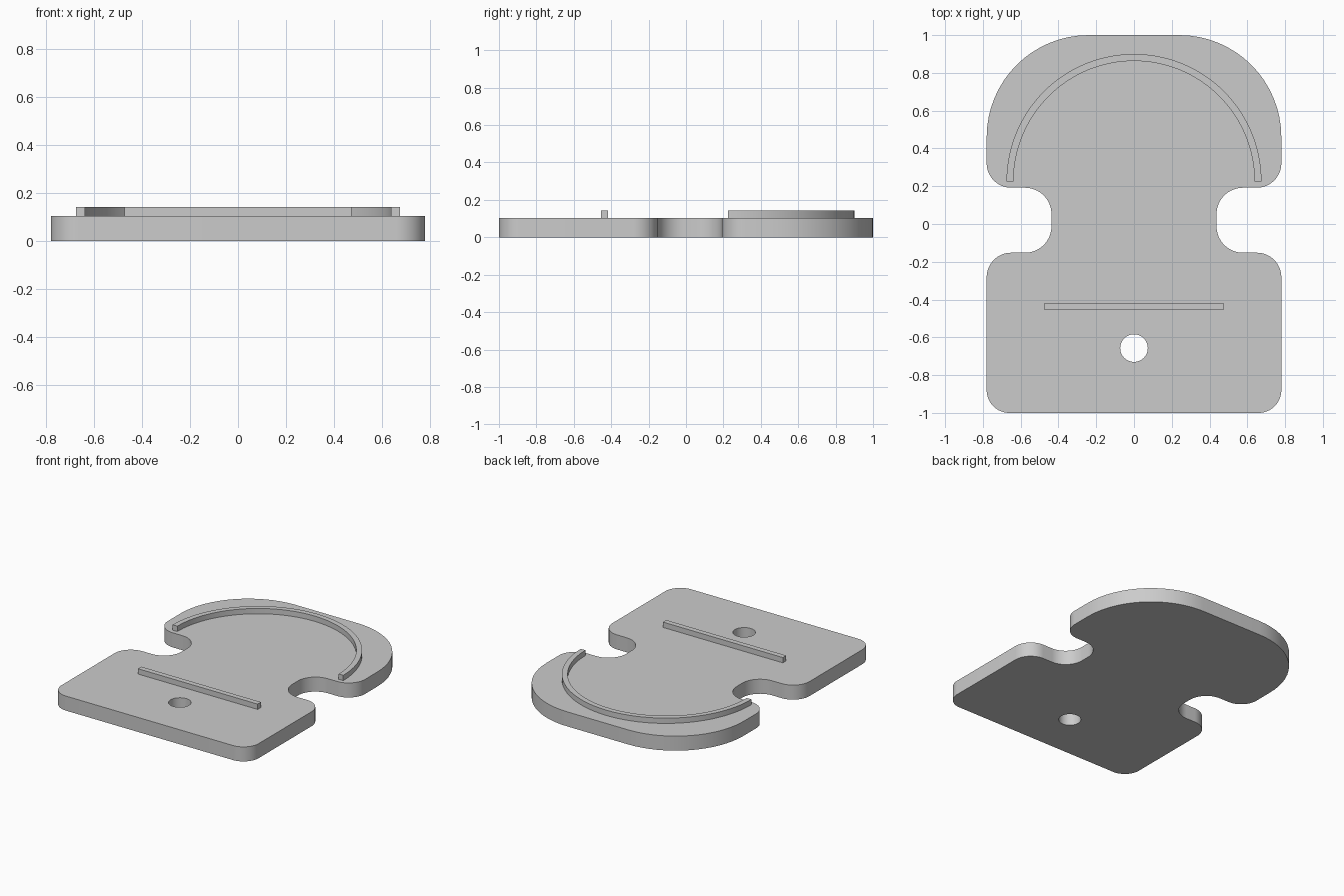
import bpy
import bmesh
from math import cos, sin, pi, tan, radians
from mathutils import Vector

if "Cube" in bpy.data.objects:
    bpy.data.objects.remove(bpy.data.objects["Cube"])

BASE_TOP = 0.104
RIB_TOP = 0.142

grey = bpy.data.materials.new("light grey")
grey.use_nodes = True
colour = (0.6, 0.6, 0.6, 1)
grey.diffuse_color = colour
grey.node_tree.nodes["Principled BSDF"].inputs["Base Color"].default_value = colour


def arc(centre, radius, start, end, steps):
    """Points along a circular arc."""
    angles = [start + (end - start) * i / steps for i in range(steps + 1)]
    return [Vector((centre[0] + radius * cos(a), centre[1] + radius * sin(a))) for a in angles]


def rounded(corners, steps=16):
    """Closed outline with each (x, y, radius) corner replaced by a tangent arc."""
    points = []
    for i, (x, y, radius) in enumerate(corners):
        p = Vector((x, y))
        before = (Vector(corners[i - 1][:2]) - p).normalized()
        after = (Vector(corners[(i + 1) % len(corners)][:2]) - p).normalized()
        half = before.angle(after) / 2
        centre = p + (before + after).normalized() * radius / sin(half)
        u = p + before * radius / tan(half) - centre
        v = p + after * radius / tan(half) - centre
        sweep = u.angle(v)
        for k in range(steps + 1):
            t = sweep * k / steps
            points.append(centre + (u * sin(sweep - t) + v * sin(t)) / sin(sweep))
    return points


def extruded(name, loops, bottom, top):
    """Solid from one outline and any hole outlines."""
    bm = bmesh.new()
    edges = []
    for loop in loops:
        verts = [bm.verts.new((p.x, p.y, bottom)) for p in loop]
        edges += [bm.edges.new((verts[i - 1], verts[i])) for i in range(len(verts))]
    bmesh.ops.triangle_fill(bm, edges=edges, use_beauty=True)
    result = bmesh.ops.extrude_face_region(bm, geom=bm.faces[:], use_keep_orig=True)
    moved = [g for g in result["geom"] if isinstance(g, bmesh.types.BMVert)]
    bmesh.ops.translate(bm, verts=moved, vec=(0, 0, top - bottom))
    bmesh.ops.recalc_face_normals(bm, faces=bm.faces[:])
    mesh = bpy.data.meshes.new(name)
    bm.to_mesh(mesh)
    bm.free()
    mesh.materials.append(grey)
    obj = bpy.data.objects.new(name, mesh)
    bpy.context.collection.objects.link(obj)
    bpy.ops.object.select_all(action="DESELECT")
    obj.select_set(True)
    bpy.context.view_layer.objects.active = obj
    bpy.ops.object.shade_smooth_by_angle(angle=radians(30))
    return obj


# Base plate: waisted outline mirrored left to right, with a round hole
right_half = [
    (0.78, -1, 0.12), (0.78, -0.152, 0.13), (0.437, -0.152, 0.14),
    (0.437, 0.192, 0.14), (0.78, 0.192, 0.13), (0.78, 1, 0.54),
]
left_half = [(-x, y, r) for x, y, r in reversed(right_half)]
hole = arc((0, -0.657), 0.073, 0, 2 * pi, 48)[:-1]
extruded("base_plate", [rounded(right_half + left_half), hole], 0, BASE_TOP)

# Curved rib around the rounded end
rib_centre = (0, 0.225)
outer = arc(rib_centre, 0.675, 0, pi, 64)
inner = arc(rib_centre, 0.638, pi, 0, 64)
extruded("curved_rib", [outer + inner], BASE_TOP, RIB_TOP)

# Straight rib across the square end
bar = [Vector(p) for p in ((-0.474, -0.455), (0.474, -0.455), (0.474, -0.417), (-0.474, -0.417))]
extruded("straight_rib", [bar], BASE_TOP, RIB_TOP)
